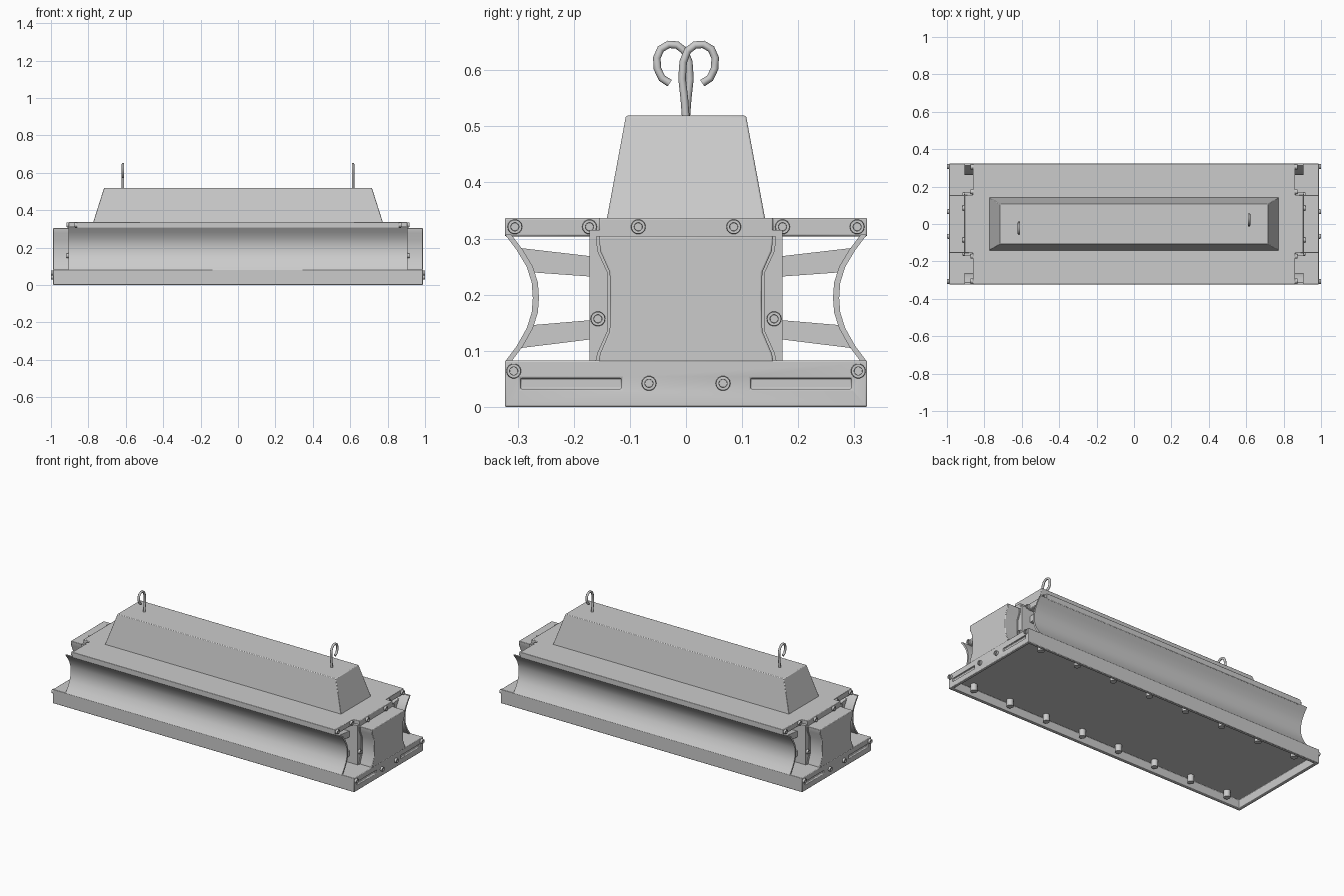
import bpy, bmesh, math
from mathutils import Matrix, Vector

if "Cube" in bpy.data.objects:
    bpy.data.objects.remove(bpy.data.objects["Cube"])


def finish(name, bm, angle=40):
    bmesh.ops.recalc_face_normals(bm, faces=bm.faces[:])
    me = bpy.data.meshes.new(name)
    bm.to_mesh(me)
    bm.free()
    ob = bpy.data.objects.new(name, me)
    bpy.context.collection.objects.link(ob)
    bpy.ops.object.select_all(action='DESELECT')
    ob.select_set(True)
    bpy.context.view_layer.objects.active = ob
    bpy.ops.object.shade_smooth_by_angle(angle=math.radians(angle))
    return ob


def bevel(ob, width, segments=2):
    m = ob.modifiers.new("edge", 'BEVEL')
    m.width, m.segments, m.limit_method = width, segments, 'ANGLE'


def box(name, lo, hi):
    bm = bmesh.new()
    lo, hi = Vector(lo), Vector(hi)
    s = hi - lo
    bmesh.ops.create_cube(bm, size=1, matrix=Matrix.Translation((lo + hi) / 2) @ Matrix.Diagonal((*s, 1)))
    return finish(name, bm)


def prism(name, pts, x0, x1):
    """Extrude a (y, z) outline along x."""
    bm = bmesh.new()
    f = bm.faces.new([bm.verts.new((x0, y, z)) for y, z in pts])
    r = bmesh.ops.extrude_face_region(bm, geom=[f])
    bmesh.ops.translate(bm, vec=(x1 - x0, 0, 0), verts=[v for v in r['geom'] if isinstance(v, bmesh.types.BMVert)])
    return finish(name, bm)


# bottom tray: box with an open recess underneath
bm = bmesh.new()
bmesh.ops.create_cube(bm, size=1, matrix=Matrix.Translation((0, 0, 0.0415)) @ Matrix.Diagonal((1.976, 0.646, 0.083, 1)))
bm.faces.ensure_lookup_table()
low = min(bm.faces, key=lambda f: f.calc_center_median().z)
bmesh.ops.inset_region(bm, faces=[low], thickness=0.025)
r = bmesh.ops.extrude_face_region(bm, geom=[low])
bmesh.ops.translate(bm, vec=(0, 0, 0.05), verts=[v for v in r['geom'] if isinstance(v, bmesh.types.BMVert)])
if low.is_valid:
    bmesh.ops.delete(bm, geom=[low], context='FACES_ONLY')
tray = finish("bottom_tray", bm)

# long slots engraved in both tray ends
for sx in (-1, 1):
    for sy in (-1, 1):
        a, b = sorted((sx * 0.976, sx * 1.02))
        c, d = sorted((sy * 0.115, sy * 0.295))
        cut = box("slot_cutter", (a, c, 0.032), (b, d, 0.051))
        cut.hide_render = True
        cut.hide_set(True)
        m = tray.modifiers.new("slot", 'BOOLEAN')
        m.operation, m.object, m.solver = 'DIFFERENCE', cut, 'EXACT'
bevel(tray, 0.003)

# pegs holding the lower panel
bm = bmesh.new()
for i in range(8):
    for sy in (-1, 1):
        bmesh.ops.create_cone(bm, cap_ends=True, segments=16, radius1=0.018, radius2=0.018, depth=0.042,
                              matrix=Matrix.Translation((-0.86 + i * 1.72 / 7, sy * 0.272, 0.031)))
finish("panel_pegs", bm)

# thin curved side skins with air channels behind
edge = [(0.323, 0.08), (0.302, 0.108), (0.284, 0.14), (0.275, 0.168), (0.273, 0.194),
        (0.275, 0.222), (0.284, 0.25), (0.302, 0.28), (0.323, 0.308)]
for sy, side in ((-1, "front"), (1, "back")):
    outline = [(sy * y, z) for y, z in edge] + [(sy * (y - 0.011), z) for y, z in reversed(edge)]
    prism(side + "_side_skin", outline, -0.906, 0.906)
    # slanted struts between skin and core
    for x in (-0.6, 0.6):
        for i, (za, zb) in enumerate(((0.283, 0.268), (0.105, 0.121))):
            h = -0.036 if i == 0 else 0.034
            prism(side + "_strut", [(sy * 0.294, za), (sy * 0.165, zb), (sy * 0.165, zb + h),
                                    (sy * 0.274, za + h * 1.2)], x - 0.25, x + 0.25)

# inner core and top plate
box("inner_core", (-0.905, -0.172, 0.075), (0.905, 0.172, 0.315))
plate = bmesh.new()
shape = [(0.905, -0.155), (0.905, 0.155), (0.862, 0.155), (0.862, 0.323)]
shape = [(0.862, -0.323), (0.862, -0.155)] + shape
shape += [(-x, -y) for x, y in shape]
f = plate.faces.new([plate.verts.new((x, y, 0.304)) for x, y in shape])
r = bmesh.ops.extrude_face_region(plate, geom=[f])
bmesh.ops.translate(plate, vec=(0, 0, 0.033), verts=[v for v in r['geom'] if isinstance(v, bmesh.types.BMVert)])
bevel(finish("top_plate", plate), 0.003)

# waisted end boxes
half = [(0.156, 0.08), (0.153, 0.095), (0.136, 0.135), (0.135, 0.19), (0.136, 0.24), (0.153, 0.278), (0.155, 0.305)]
outline = half + [(-y, z) for y, z in reversed(half)]
for sx, side in ((-1, "left"), (1, "right")):
    bevel(prism(side + "_end_box", outline, *sorted((sx * 0.89, sx * 0.988))), 0.003)
    # seam lip around the end box
    lip = [(y * 1.035, min(max(z, 0.081), 0.304)) for y, z in outline]
    prism(side + "_end_lip", lip, *sorted((sx * 0.89, sx * 0.91)))

# tapered housing on top
bm = bmesh.new()
bmesh.ops.create_cube(bm, size=2)
for v in bm.verts:
    top = v.co.z > 0
    v.co.x *= 0.716 if top else 0.776
    v.co.y *= 0.107 if top else 0.142
    v.co.z = 0.519 if top else 0.33
bevel(finish("top_housing", bm, 20), 0.003)

# socket-head screws on both ends: (x, y, z)
spots = [(0.862, 0.305, 0.321), (0.862, 0.172, 0.321), (0.905, 0.085, 0.321),
         (0.905, 0.157, 0.157), (0.988, 0.307, 0.064), (0.988, 0.066, 0.042)]
bm = bmesh.new()
for x, y, z in spots:
    for sx in (-1, 1):
        for sy in (-1, 1):
            mat = (Matrix.Translation((sx * (x + 0.004), sy * y, z)) @ Matrix.Rotation(sx * math.pi / 2, 4, 'Y'))
            vs = bmesh.ops.create_cone(bm, cap_ends=True, segments=14, radius1=0.0135, radius2=0.0125,
                                       depth=0.016, matrix=mat)['verts']
            cap = max({f for v in vs for f in v.link_faces}, key=lambda f: sx * f.calc_center_median().x)
            bmesh.ops.inset_region(bm, faces=[cap], thickness=0.005)
            inner = bmesh.ops.inset_region(bm, faces=[cap], thickness=0.0005)
            bmesh.ops.translate(bm, vec=(-sx * 0.006, 0, 0), verts=cap.verts[:])
finish("end_screws", bm)

# hanging hooks, opening in opposite directions
path = [(0.0, 0.51), (-0.003, 0.55), (-0.007, 0.585), (-0.005, 0.615), (0.003, 0.635), (0.016, 0.645),
        (0.031, 0.646), (0.045, 0.638), (0.052, 0.622), (0.051, 0.603), (0.043, 0.586), (0.029, 0.577)]
for sx, side in ((-1, "left"), (1, "right")):
    cu = bpy.data.curves.new(side + "_hook", 'CURVE')
    cu.dimensions = '3D'
    cu.bevel_depth, cu.bevel_resolution, cu.use_fill_caps = 0.0068, 2, True
    sp = cu.splines.new('POLY')
    sp.points.add(len(path) - 1)
    for p, (y, z) in zip(sp.points, path):
        p.co = (sx * 0.615, sx * y, z, 1)
    bpy.context.collection.objects.link(bpy.data.objects.new(side + "_hook", cu))
